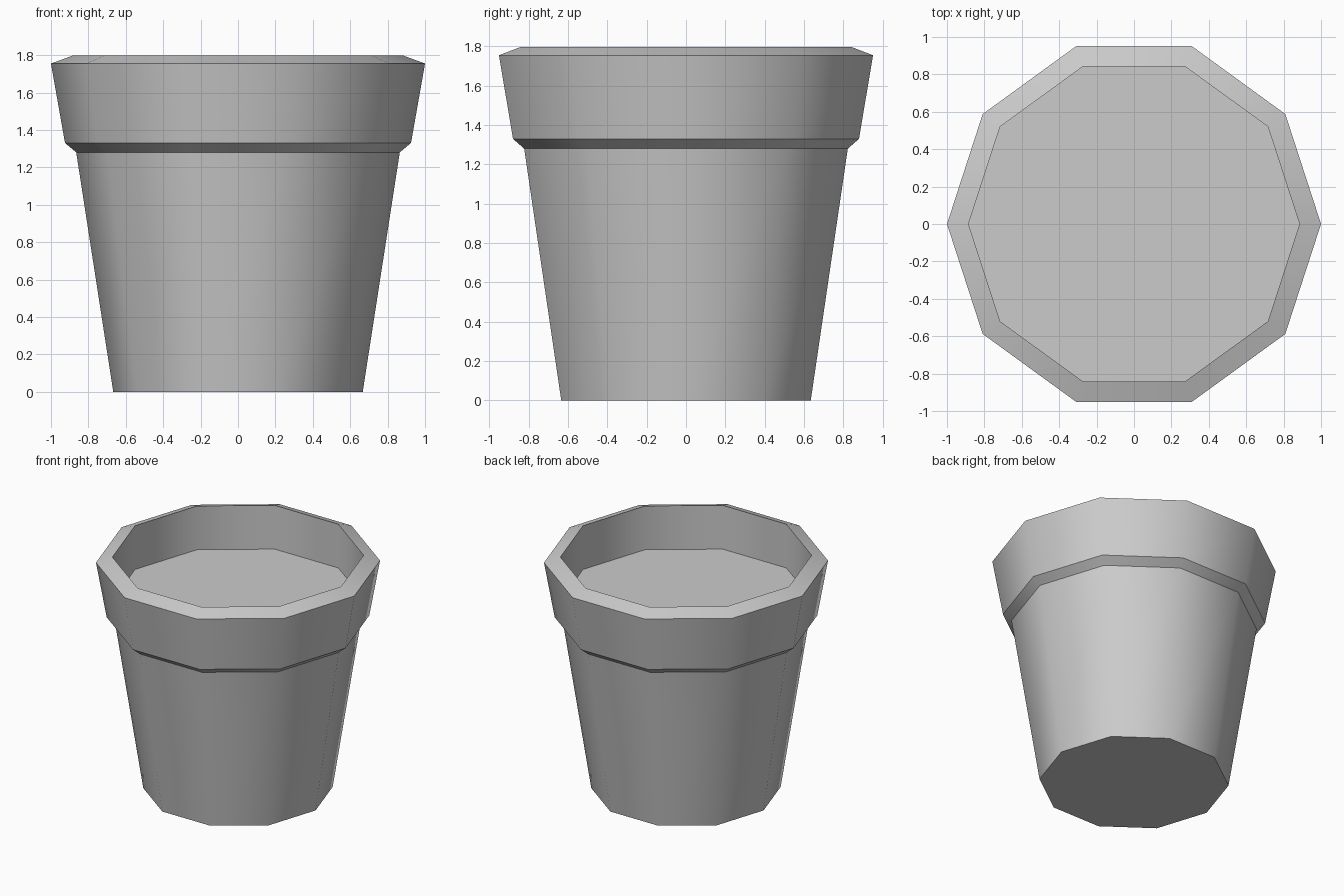
import bpy, bmesh, math

if "Cube" in bpy.data.objects:
    bpy.data.objects.remove(bpy.data.objects["Cube"])

SIDES = 10


def ring(bm, radius, z):
    return [bm.verts.new((radius * math.cos(2 * math.pi * i / SIDES),
                          radius * math.sin(2 * math.pi * i / SIDES), z))
            for i in range(SIDES)]


def finish(name, bm):
    bmesh.ops.recalc_face_normals(bm, faces=bm.faces)
    mesh = bpy.data.meshes.new(name)
    bm.to_mesh(mesh)
    bm.free()
    obj = bpy.data.objects.new(name, mesh)
    bpy.context.collection.objects.link(obj)
    bpy.ops.object.select_all(action='DESELECT')
    obj.select_set(True)
    bpy.context.view_layer.objects.active = obj
    # smooth around the sides, sharp at the ledges and rim
    bpy.ops.object.shade_smooth_by_angle(angle=math.radians(37))
    return obj


# Pot: base, tapered wall, ledge, collar, sloped rim, inner wall, soil level
profile = [(0.667, 0), (0.865, 1.28), (0.925, 1.33),
           (1.0, 1.755), (0.885, 1.797), (0.885, 1.457)]
bm = bmesh.new()
rings = [ring(bm, r, z) for r, z in profile]
for low, high in zip(rings, rings[1:]):
    for i in range(SIDES):
        j = (i + 1) % SIDES
        bm.faces.new((low[i], low[j], high[j], high[i]))
bm.faces.new(rings[0][::-1])   # underside
bm.faces.new(rings[-1])        # soil surface
finish("flower_pot", bm)
